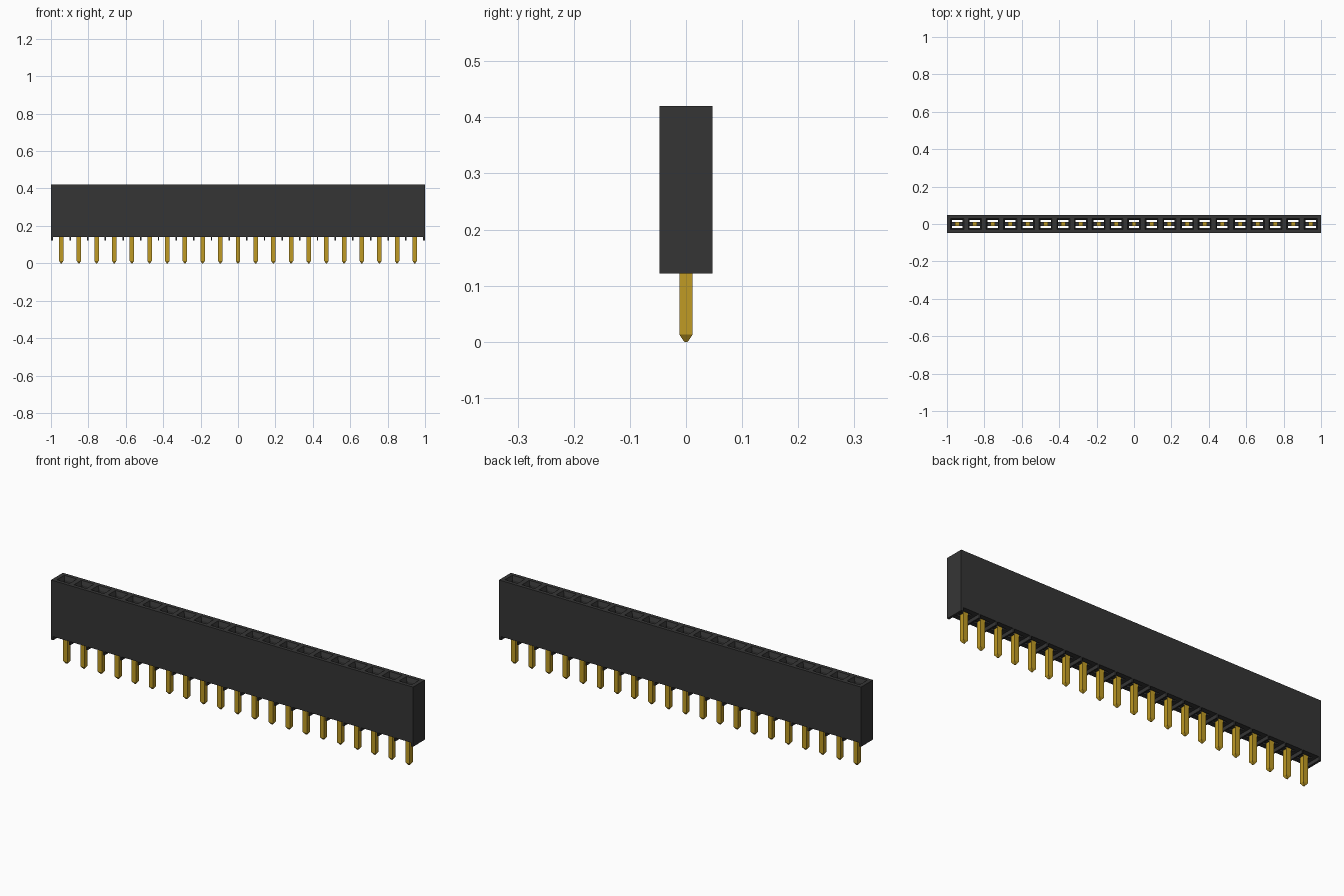
import bpy
import bmesh

cube = bpy.data.objects.get("Cube")
if cube:
    bpy.data.objects.remove(cube, do_unlink=True)

COUNT = 21
PITCH = 0.0945
CELLS = [(i - (COUNT - 1) / 2) * PITCH for i in range(COUNT)]


def make_material(name, rgb, metallic=0.0):
    mat = bpy.data.materials.new(name)
    mat.use_nodes = True
    mat.diffuse_color = (*rgb, 1)
    bsdf = mat.node_tree.nodes["Principled BSDF"]
    bsdf.inputs["Base Color"].default_value = (*rgb, 1)
    bsdf.inputs["Metallic"].default_value = metallic
    return mat


def loft(bm, x, rings):
    """Closed solid through rectangles given as (z, half width, half depth)."""
    loops = []
    for z, hx, hy in rings:
        corners = [(-1, -1), (1, -1), (1, 1), (-1, 1)]
        loops.append([bm.verts.new((x + sx * hx, sy * hy, z)) for sx, sy in corners])
    for a, b in zip(loops, loops[1:]):
        for k in range(4):
            n = (k + 1) % 4
            bm.faces.new((a[k], a[n], b[n], b[k]))
    bm.faces.new(loops[0])
    bm.faces.new(loops[-1])


def lofted_object(name, xs, rings, mat):
    bm = bmesh.new()
    for x in xs:
        loft(bm, x, rings)
    bmesh.ops.recalc_face_normals(bm, faces=bm.faces)
    mesh = bpy.data.meshes.new(name)
    bm.to_mesh(mesh)
    bm.free()
    mesh.materials.append(mat)
    obj = bpy.data.objects.new(name, mesh)
    bpy.context.scene.collection.objects.link(obj)
    return obj


black = make_material("black plastic", (0.036, 0.036, 0.036))
gold = make_material("gold metal", (0.53, 0.33, 0.018))

# Housing block
housing = lofted_object("housing", [0], [(0.122, 1, 0.047), (0.42, 1, 0.047)], black)

# Cutter per cell: funnel mouth, through slot, and recess leaving thin ribs below
cutter = lofted_object("cell_cutter", CELLS, [
    (0.44, 0.035, 0.029),
    (0.42, 0.035, 0.029),
    (0.40, 0.028, 0.022),
    (0.14, 0.028, 0.022),
    (0.14, 0.0435, 0.06),
    (0.11, 0.0435, 0.06),
], black)

cut = housing.modifiers.new("cells", 'BOOLEAN')
cut.operation = 'DIFFERENCE'
cut.solver = 'EXACT'
cut.object = cutter

# Bake the cut so the cutter can be removed
graph = bpy.context.evaluated_depsgraph_get()
baked = bpy.data.meshes.new_from_object(housing.evaluated_get(graph))
housing.modifiers.clear()
housing.data = baked
bpy.data.objects.remove(cutter, do_unlink=True)

# Bars across each slot that hold the pins
lofted_object("pin_holders", CELLS, [(0.14, 0.029, 0.011), (0.2, 0.029, 0.011)], black)

# Square pins with tapered tips
lofted_object("pins", CELLS, [
    (0, 0.003, 0.003),
    (0.013, 0.012, 0.012),
    (0.21, 0.012, 0.012),
], gold)
